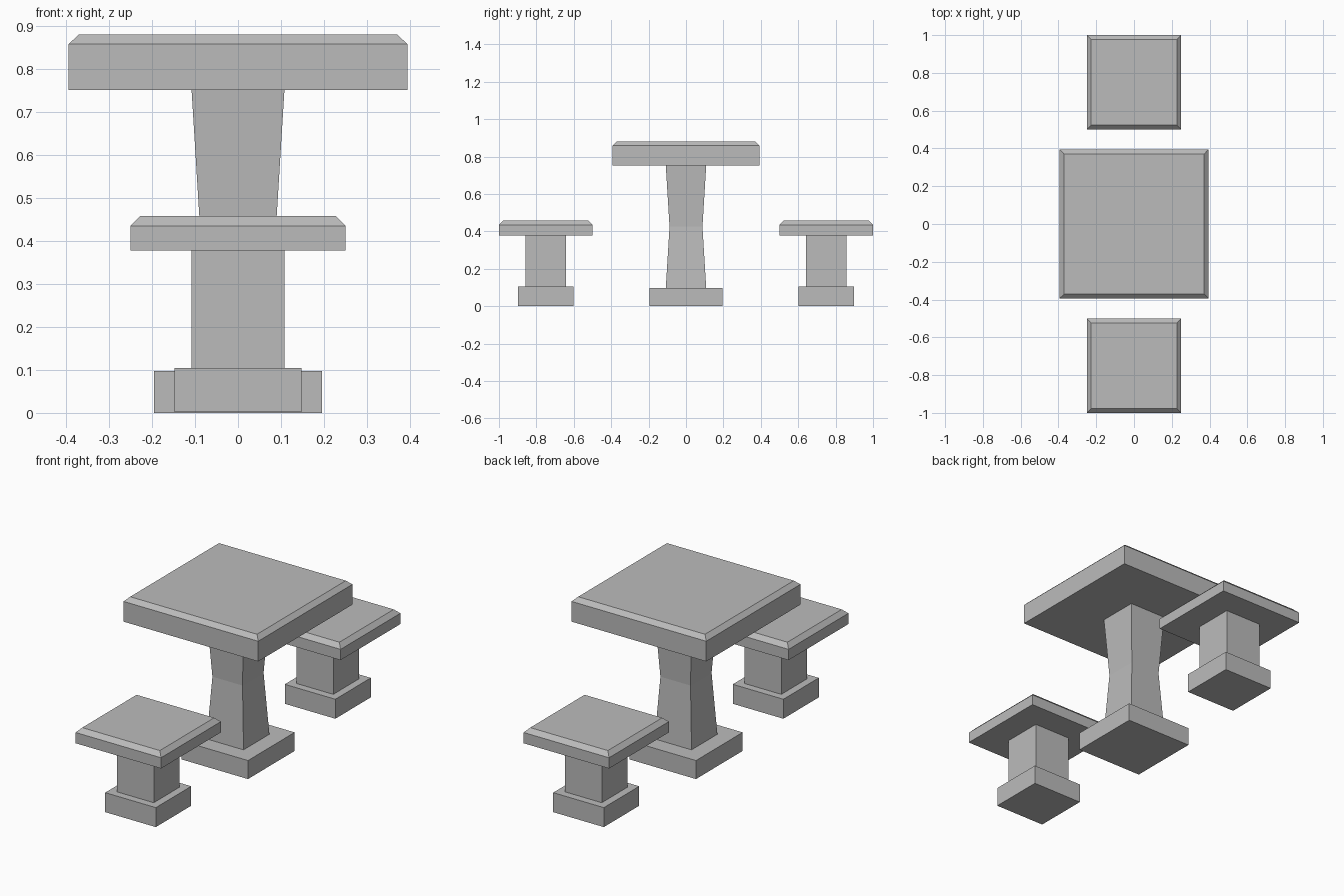
import bpy
import bmesh

default_cube = bpy.data.objects.get("Cube")
if default_cube:
    bpy.data.objects.remove(default_cube, do_unlink=True)

# Single stone colour
stone = bpy.data.materials.new("stone_grey")
stone.use_nodes = True
grey = (0.5, 0.5, 0.5, 1)
stone.diffuse_color = grey
stone.node_tree.nodes["Principled BSDF"].inputs["Base Color"].default_value = grey


def square_loft(name, y, profile):
    """Closed solid through square sections given as (half width, height)."""
    bm = bmesh.new()
    corners = ((-1, -1), (1, -1), (1, 1), (-1, 1))
    rings = [[bm.verts.new((cx * w, cy * w, z)) for cx, cy in corners]
             for w, z in profile]
    bm.faces.new(rings[0][::-1])
    bm.faces.new(rings[-1])
    for low, high in zip(rings, rings[1:]):
        for i in range(4):
            j = (i + 1) % 4
            bm.faces.new((low[i], low[j], high[j], high[i]))
    mesh = bpy.data.meshes.new(name)
    bm.to_mesh(mesh)
    bm.free()
    mesh.materials.append(stone)
    obj = bpy.data.objects.new(name, mesh)
    obj.location.y = y
    bpy.context.collection.objects.link(obj)


def slab(name, y, half, bottom, edge, top):
    """Square slab with a chamfered upper rim."""
    square_loft(name, y, [(half, bottom), (half, edge), (half - 0.023, top)])


# Table: plinth, waisted column, chamfered top
square_loft("table_base", 0, [(0.195, 0), (0.195, 0.098)])
square_loft("table_column", 0, [(0.108, 0.098), (0.088, 0.425), (0.108, 0.751)])
slab("table_top", 0, 0.394, 0.751, 0.858, 0.88)

# Two matching stools, front and back
for side, y in (("front", -0.75), ("back", 0.75)):
    square_loft(f"{side}_stool_base", y, [(0.148, 0.002), (0.148, 0.105)])
    square_loft(f"{side}_stool_post", y, [(0.108, 0.105), (0.108, 0.378)])
    slab(f"{side}_stool_seat", y, 0.25, 0.378, 0.435, 0.458)
